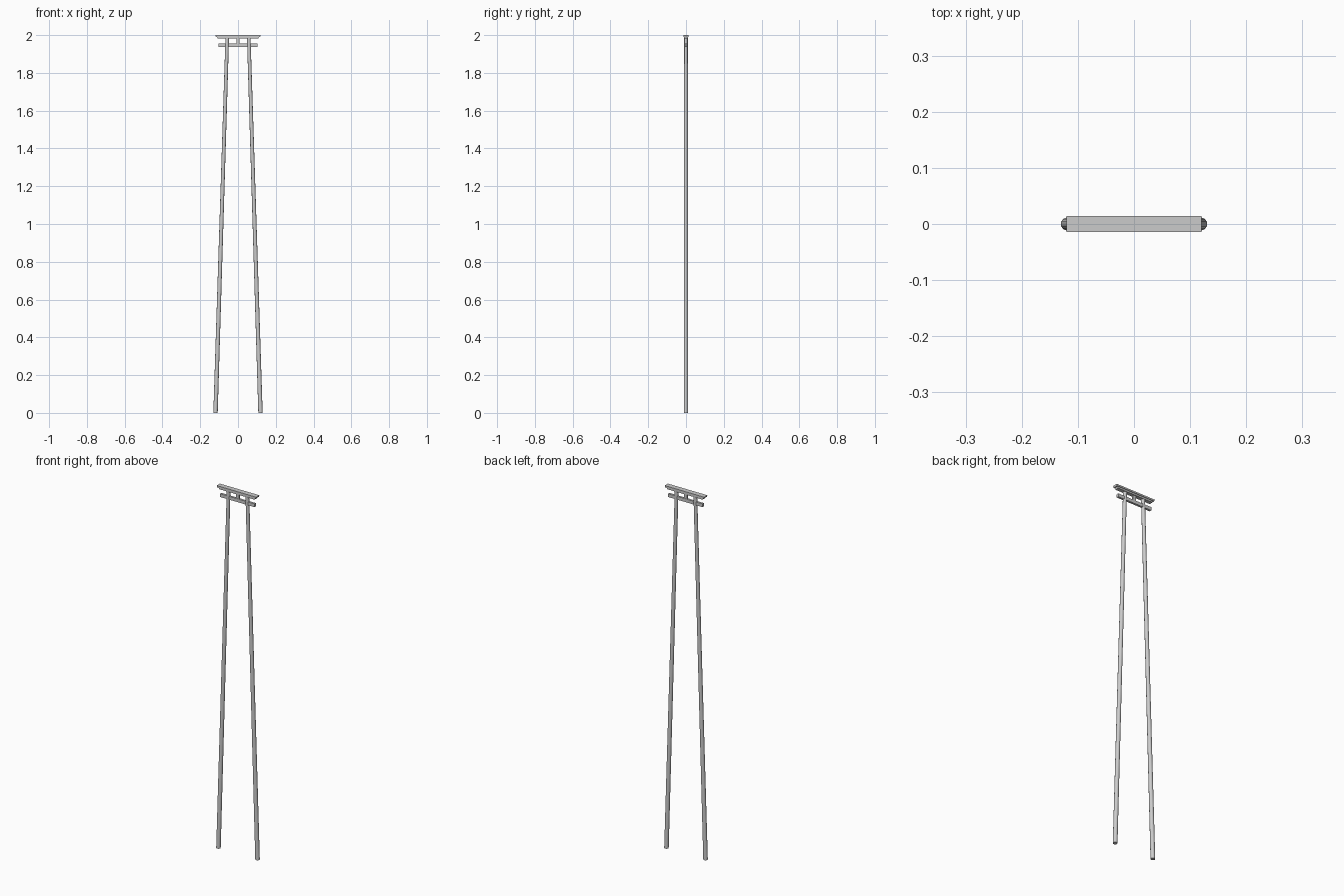
import bpy
import math
from mathutils import Vector

if "Cube" in bpy.data.objects:
    bpy.data.objects.remove(bpy.data.objects["Cube"])


def box(name, half_x, half_y, z0, z1):
    bpy.ops.mesh.primitive_cube_add(size=1, location=(0, 0, (z0 + z1) / 2))
    ob = bpy.context.object
    ob.name = name
    ob.scale = (2 * half_x, 2 * half_y, z1 - z0)
    bpy.ops.object.transform_apply(location=True, rotation=False, scale=True)
    return ob


# Leaning tapered pillars, with level feet and tops
for name, side in (("left_pillar", -1), ("right_pillar", 1)):
    bpy.ops.mesh.primitive_cone_add(vertices=16, radius1=0.0115, radius2=0.0095,
                                    depth=1.985, location=(0, 0, 1.985 / 2))
    ob = bpy.context.object
    ob.name = name
    bpy.ops.object.transform_apply(location=True, rotation=False, scale=False)
    for v in ob.data.vertices:
        v.co.x += side * (0.119 - 0.062 * v.co.z / 1.985)
    bpy.ops.object.shade_smooth_by_angle(angle=math.radians(40))

# Tie beam through the pillars
box("tie_beam", 0.104, 0.006, 1.938, 1.956)

# Short central strut between the beams
box("centre_strut", 0.009, 0.005, 1.955, 1.984)

# Two-layer lintel: narrower lower beam and wider cap with outward-slanted ends
lower = box("lower_lintel", 0.111, 0.0105, 1.982, 1.992)
cap = box("top_lintel", 0.12, 0.014, 1.991, 2.0)
for ob, slant in ((lower, 0.003), (cap, 0.003)):
    z_mid = sum(v.co.z for v in ob.data.vertices) / 8
    for v in ob.data.vertices:
        if v.co.z < z_mid:
            v.co.x -= math.copysign(slant, v.co.x)
